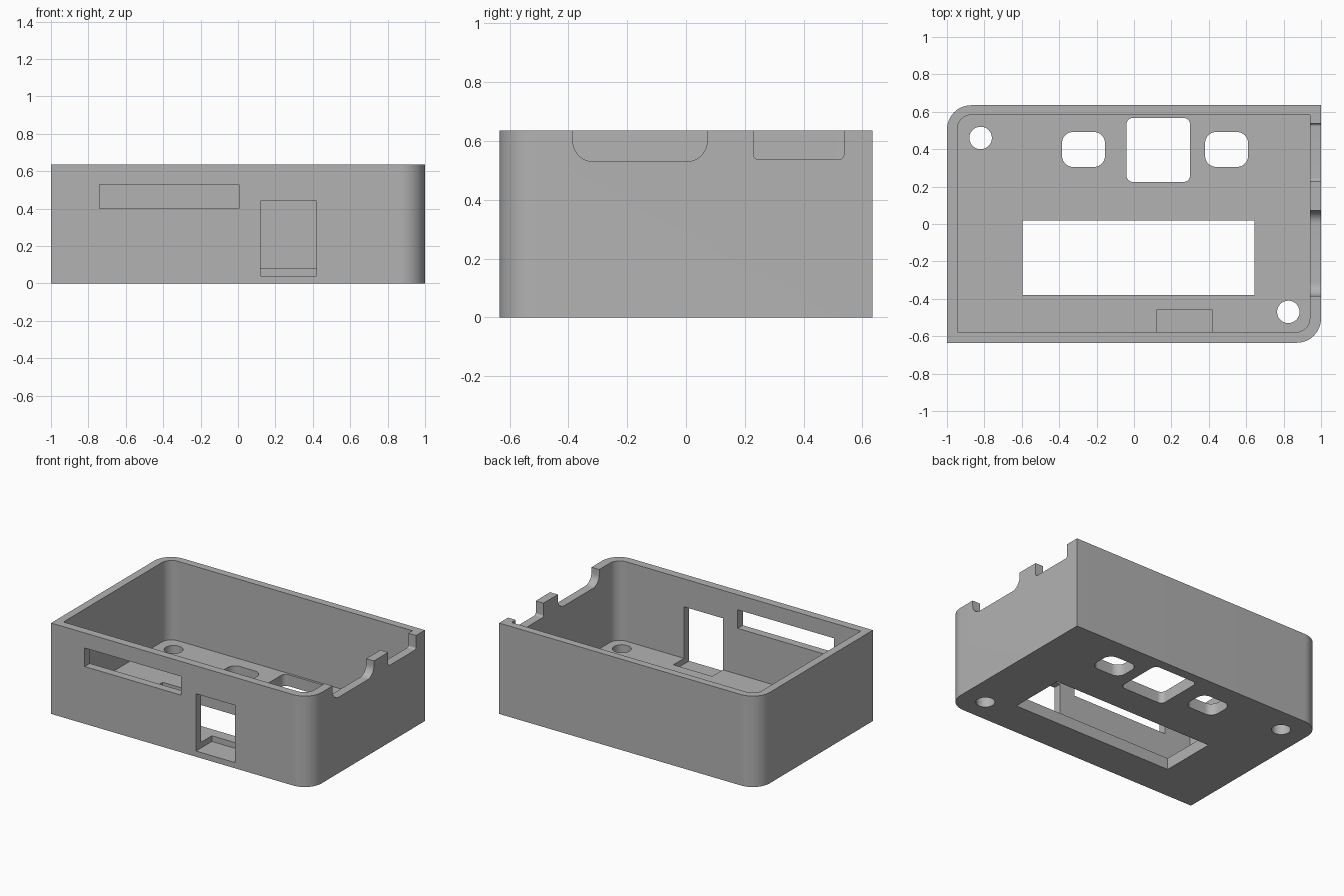
import bpy, bmesh, math
from mathutils import Matrix

if "Cube" in bpy.data.objects:
    bpy.data.objects.remove(bpy.data.objects["Cube"])

plastic = bpy.data.materials.new("grey plastic")
plastic.diffuse_color = (0.45, 0.45, 0.45, 1)
plastic.use_nodes = True
plastic.node_tree.nodes["Principled BSDF"].inputs["Base Color"].default_value = plastic.diffuse_color


def outline(x0, x1, y0, y1, radii, steps=12):
    """Rectangle with radii for corners: low-low, high-low, high-high, low-high."""
    pts = []
    corners = [(x0, y0, 1, 1), (x1, y0, -1, 1), (x1, y1, -1, -1), (x0, y1, 1, -1)]
    for i, ((x, y, sx, sy), r) in enumerate(zip(corners, radii)):
        if r == 0:
            pts.append((x, y))
            continue
        for k in range(steps + 1):
            a = math.pi * (1 + i / 2) + math.pi / 2 * k / steps
            pts.append((x + sx * r + r * math.cos(a), y + sy * r + r * math.sin(a)))
    return pts


def prism(name, pts, low, high, matrix=Matrix()):
    """Extrude an outline from low to high, then reorient it."""
    bm = bmesh.new()
    face = bm.faces.new([bm.verts.new((x, y, low)) for x, y in pts])
    top = bmesh.ops.extrude_face_region(bm, geom=[face])["geom"]
    bmesh.ops.translate(bm, vec=(0, 0, high - low),
                        verts=[v for v in top if isinstance(v, bmesh.types.BMVert)])
    bmesh.ops.transform(bm, matrix=matrix, verts=bm.verts)
    bmesh.ops.recalc_face_normals(bm, faces=bm.faces)
    mesh = bpy.data.meshes.new(name)
    bm.to_mesh(mesh)
    bm.free()
    obj = bpy.data.objects.new(name, mesh)
    bpy.context.collection.objects.link(obj)
    return obj


# Shell with two opposite rounded corners
case = prism("open_case", outline(-1, 1, -0.635, 0.635, (0, 0.13, 0, 0.13)), 0, 0.635)
case.data.materials.append(plastic)
cutters = [prism("cavity", outline(-0.945, 0.94, -0.578, 0.583, (0, 0.075, 0, 0.075)), 0.08, 0.8)]

# Floor openings: display window, three button holes, two screw holes
floor_holes = [
    (-0.595, 0.645, -0.38, 0.018, 0),
    (-0.385, -0.155, 0.305, 0.492, 0.06),
    (-0.04, 0.30, 0.225, 0.567, 0.035),
    (0.38, 0.61, 0.305, 0.492, 0.06),
    (-0.88, -0.76, 0.40, 0.52, 0.0599),
    (0.765, 0.885, -0.53, -0.41, 0.0599),
]
for x0, x1, y0, y1, r in floor_holes:
    cutters.append(prism("floor_hole", outline(x0, x1, y0, y1, (r,) * 4), -0.1, 0.2))

# Front wall: wide slot, and a port that also recesses into the floor
for x0, x1, y0, y1, z0, z1 in [(-0.74, 0.005, -0.8, -0.5, 0.40, 0.53),
                               (0.12, 0.42, -0.8, -0.46, 0.04, 0.44)]:
    cutters.append(prism("front_opening", outline(x0, x1, y0, y1, (0,) * 4), z0, z1))

# Right wall: notches open at the rim; outline (y, z) extruded along x
sideways = Matrix(((0, 0, 1, 0), (1, 0, 0, 0), (0, 1, 0, 0), (0, 0, 0, 1)))
for y0, y1, z0, r in [(-0.385, 0.072, 0.53, 0.07), (0.23, 0.537, 0.538, 0.015)]:
    cutters.append(prism("rim_notch", outline(y0, y1, z0, 0.8, (r, r, 0, 0)), 0.8, 1.2, sideways))

bpy.context.view_layer.objects.active = case
for cutter in cutters:
    mod = case.modifiers.new("cut", 'BOOLEAN')
    mod.operation, mod.solver, mod.object = 'DIFFERENCE', 'EXACT', cutter
    bpy.ops.object.modifier_apply(modifier=mod.name)
    bpy.data.objects.remove(cutter)

bpy.ops.object.select_all(action='DESELECT')
case.select_set(True)
bpy.ops.object.shade_smooth_by_angle(angle=math.radians(30))
